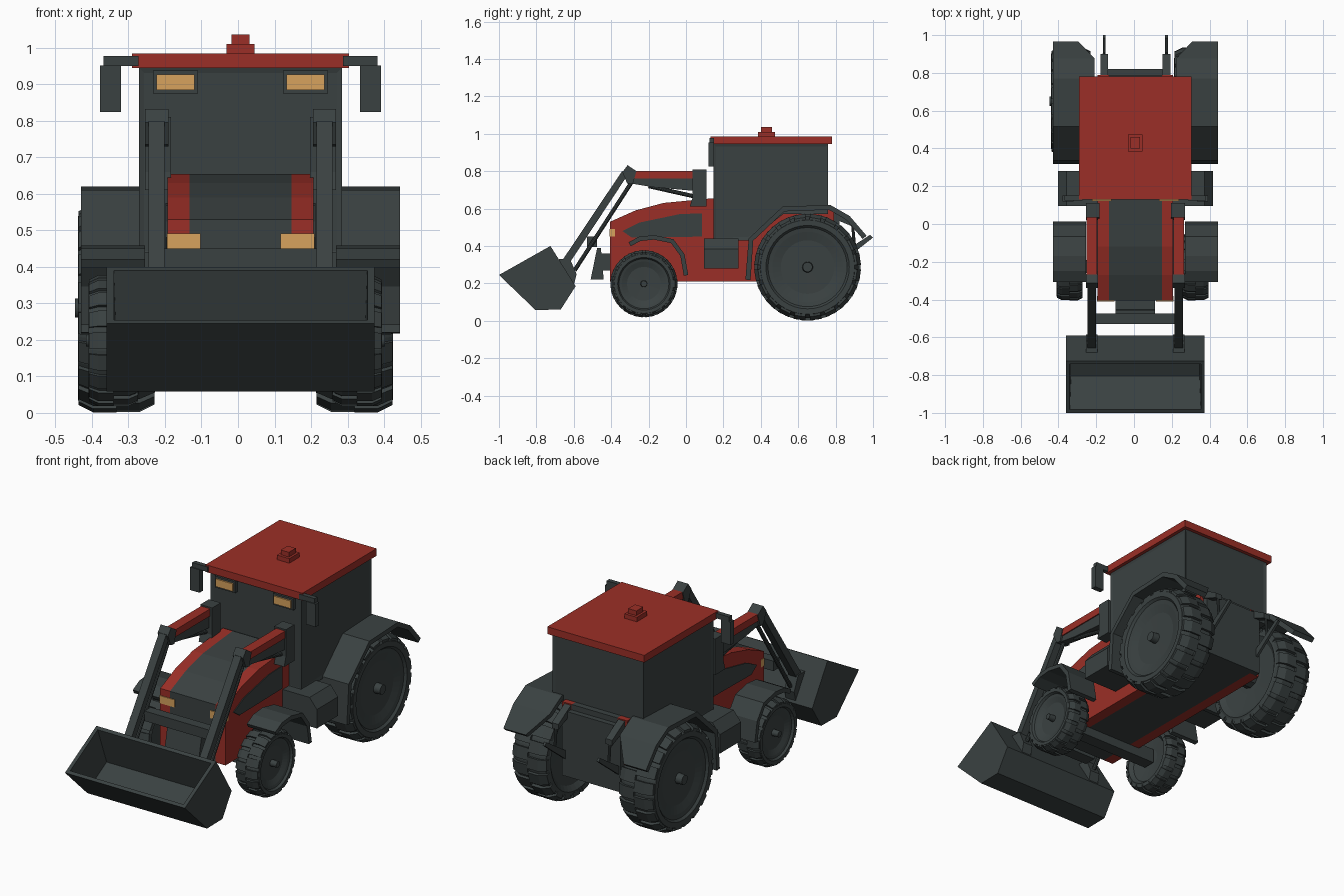
import bpy, bmesh, math
from mathutils import Vector, Matrix

if "Cube" in bpy.data.objects:
    bpy.data.objects.remove(bpy.data.objects["Cube"])

CX, WX = 0.007, -0.007   # body and wheel centre lines


def material(name, rgb):
    m = bpy.data.materials.new(name)
    m.diffuse_color = (*rgb, 1)
    m.use_nodes = True
    m.node_tree.nodes["Principled BSDF"].inputs["Base Color"].default_value = m.diffuse_color
    return m


DARK = material("dark grey", (0.042, 0.053, 0.053))
RED = material("red", (0.33, 0.028, 0.02))
AMBER = material("amber", (0.68, 0.36, 0.11))


def finish(bm, name, *mats, recalc=True):
    if recalc:
        bmesh.ops.recalc_face_normals(bm, faces=bm.faces)
    me = bpy.data.meshes.new(name)
    bm.to_mesh(me)
    bm.free()
    for m in mats:
        me.materials.append(m)
    ob = bpy.data.objects.new(name, me)
    bpy.context.collection.objects.link(ob)
    return ob


def prism_bm(pts, x0, x1):
    """Side (y, z) profile extruded from x0 to x1 about the body centre."""
    bm = bmesh.new()
    f = bm.faces.new([bm.verts.new((CX + x0, y, z)) for y, z in pts])
    r = bmesh.ops.extrude_face_region(bm, geom=[f])
    vs = [v for v in r["geom"] if isinstance(v, bmesh.types.BMVert)]
    bmesh.ops.translate(bm, verts=vs, vec=(x1 - x0, 0, 0))
    bmesh.ops.recalc_face_normals(bm, faces=bm.faces)
    return bm


def prism(name, pts, x0, x1, mat=DARK):
    return finish(prism_bm(pts, x0, x1), name, mat)


def box(name, x0, x1, y0, y1, z0, z1, mat=DARK):
    return prism(name, [(y0, z0), (y1, z0), (y1, z1), (y0, z1)], x0, x1, mat)


def rod(name, a, b, r, seg=10, mat=DARK):
    a, b = Vector(a), Vector(b)
    bm = bmesh.new()
    q = (b - a).to_track_quat('Z', 'Y').to_matrix().to_4x4()
    bmesh.ops.create_cone(bm, cap_ends=True, segments=seg, radius1=r, radius2=r,
                          depth=(b - a).length, matrix=Matrix.Translation((a + b) / 2) @ q)
    return finish(bm, name, mat)


def fender(name, s, path, x_out, thick):
    """Curved strip over a wheel: path rows are (y, z, inner x)."""
    bm = bmesh.new()
    rows = [(bm.verts.new((CX + s * xi, y, z)), bm.verts.new((CX + s * x_out, y, z))) for y, z, xi in path]
    for (a, b), (c, d) in zip(rows, rows[1:]):
        bm.faces.new((a, b, d, c) if s > 0 else (b, a, c, d))
    ob = finish(bm, name, DARK, recalc=False)
    m = ob.modifiers.new("thickness", 'SOLIDIFY')
    m.thickness, m.offset = thick, -1


def wheel(name, s, x_in, x_out, y, z, R, lugs, seg=40):
    c, w = (x_in + x_out) / 2, (x_out - x_in) / 2
    t = 0.05 * R
    prof = [(0, w + .008), (.09 * R, w + .008), (.1 * R, w - .03), (.5 * R, w - .028), (.66 * R, w - .016),
            (.74 * R, w - .012), (.78 * R, w), (.88 * R, w), (.93 * R - t / 2, w * .88), (R - t, w * .6),
            (R - t, -w * .6), (.9 * R, -w * .9), (.8 * R, -w), (.7 * R, -w + .02), (.3 * R, -w + .03),
            (0, -w + .03)]
    bm = bmesh.new()
    # lathed tyre and rim
    vs = [bm.verts.new((s * (c + x), 0, r)) for r, x in prof]
    es = [bm.edges.new(p) for p in zip(vs, vs[1:])]
    bmesh.ops.spin(bm, geom=vs + es, cent=(0, 0, 0), axis=(1, 0, 0), angle=2 * math.pi,
                   steps=seg, use_duplicate=False)
    bmesh.ops.remove_doubles(bm, verts=bm.verts, dist=1e-5)
    # staggered tread lugs, half the tyre width each
    for i in range(lugs * 2):
        side = 1 if i % 2 else -1
        a0 = math.pi * i / lugs
        da = math.pi / lugs * .72
        rings = []
        for x, top in ((0, R), (.6 * w, R), (.98 * w, .93 * R)):
            rings.append([bm.verts.new((s * (c + side * x), r * math.sin(a0 + k * da), r * math.cos(a0 + k * da)))
                          for r, k in ((top - .09 * R, -1), (top, -1), (top, 1), (top - .09 * R, 1))])
        for p, q in zip(rings, rings[1:]):
            for k in range(4):
                bm.faces.new((p[k], p[k - 1], q[k - 1], q[k]))
        bm.faces.new(rings[0])
        bm.faces.new(rings[-1])
    bmesh.ops.translate(bm, verts=bm.verts, vec=(WX, y, z))
    finish(bm, name, DARK)


# Hood and chassis: red flanks, dark centre stripe
bm = prism_bm([(-.405, .21), (-.405, .53), (-.27, .59), (-.12, .63), (.14, .655), (.3, .6),
               (.79, .6), (.79, .21)], -.2, .2)
for sx in (-.14, .14):
    bmesh.ops.bisect_plane(bm, geom=bm.verts[:] + bm.edges[:] + bm.faces[:],
                           plane_co=(CX + sx, 0, 0), plane_no=(1, 0, 0))
for f in bm.faces:
    f.material_index = 1 if abs(f.calc_center_median().x - CX) < .14 else 0
finish(bm, "hood_and_chassis", RED, DARK)

# Cab with slightly recessed windows
bm = prism_bm([(.147, .43), (.147, .945), (.76, .945), (.76, .57), (.52, .57), (.34, .43)], -.278, .278)
win = [f for f in bm.faces if abs(f.normal.z) < .1]
bmesh.ops.inset_individual(bm, faces=win, thickness=.02, depth=-.004)
finish(bm, "cab", DARK)
box("roof", -.297, .297, .13, .78, .945, .985, RED)
box("beacon_base", -.038, .038, .385, .475, .985, 1.01, RED)
box("beacon_top", -.025, .025, .4, .46, 1.01, 1.036, RED)
box("rear_plate", -.18, .18, .785, .82, .21, .57)

# Front bracket and loader cross beam
box("front_mount", -.105, .105, -.475, -.4, .27, .36)
prism("front_plate", [(-.475, .39), (-.455, .39), (-.44, .22), (-.51, .22)], -.105, .105)
box("loader_cross_beam", -.21, .21, -.53, -.475, .395, .45)
box("front_axle", -.3, .3, -.26, -.19, .16, .24)
rod("rear_axle", (-.3, .65, .29), (.3, .65, .29), .06)

# Bucket: solid profile, opening inset and pushed in
bm = prism_bm([(-1, .245), (-.725, .4), (-.59, .185), (-.67, .06), (-.805, .058)], -.367, .367)
n = Vector((0, -.49, .871))
mouth = max(bm.faces, key=lambda f: f.normal.dot(n))
bmesh.ops.inset_region(bm, faces=[mouth], thickness=.028)
r = bmesh.ops.extrude_face_region(bm, geom=[mouth])
bmesh.ops.delete(bm, geom=[mouth], context='FACES_ONLY')
vs = [v for v in r["geom"] if isinstance(v, bmesh.types.BMVert)]
mid = sum((v.co for v in vs), Vector()) / 4
for v in vs:
    d = v.co - mid
    v.co = mid + Vector((d.x * .98, d.y * .55, d.z * .55)) - n * .21 + Vector((0, .02, .01))
finish(bm, "bucket", DARK)

for s, side in ((-1, "left"), (1, "right")):
    # Wheels and mudguards
    wheel("rear_wheel_" + side, s, .22, .432, .65, .287, .286, 20)
    wheel("front_wheel_" + side, s, .265, .402, -.225, .198, .18, 18)
    fender("rear_fender_" + side, s, [(.318, .22, .215), (.335, .44, .215), (.516, .61, .215), (.77, .62, .215),
                                      (.875, .56, .215), (.965, .455, .3)], .437, .027)
    fender("front_fender_" + side, s, [(-.307, .42, .262), (-.25, .45, .262), (-.17, .458, .262), (-.067, .436, .262),
                                       (-.008, .356, .262), (.012, .245, .262)], .437, .024)

    # Step box with bevelled outer top edge
    bm = bmesh.new()
    f = bm.faces.new([bm.verts.new((CX + s * x, .095, z)) for x, z in
                      ((.19, .28), (.41, .28), (.41, .385), (.365, .44), (.19, .44))])
    r = bmesh.ops.extrude_face_region(bm, geom=[f])
    bmesh.ops.translate(bm, verts=[v for v in r["geom"] if isinstance(v, bmesh.types.BMVert)], vec=(0, .185, 0))
    finish(bm, "step_box_" + side, DARK)

    # Hood side vent plate and headlights
    prism("hood_vent_" + side, [(-.34, .48), (-.25, .525), (-.035, .57), (.085, .575), (.085, .45), (-.29, .445)],
          s * .198, s * .205)
    box("headlight_" + side, s * .11, s * .202, -.41, -.38, .45, .492, AMBER)
    box("roof_light_frame_" + side, s * .116, s * .24, .13, .15, .875, .938)
    box("roof_light_" + side, s * .126, s * .23, .122, .132, .885, .927, AMBER)

    # Mirrors
    box("mirror_arm_" + side, s * .28, s * .375, .125, .15, .95, .978)
    box("mirror_" + side, s * .327, s * .385, .12, .15, .825, .952)

    # Loader tower, boom and lower arm
    a, b = s * .202, s * .258
    prism("loader_tower_" + side, [(.035, .81), (.11, .81), (.11, .61), (.02, .61), (.035, .66)], s * .19, s * .262)
    prism("boom_" + side, [(-.3, .765), (.04, .765), (.04, .695), (-.18, .715), (-.3, .735)], s * .208, s * .252)
    box("boom_cover_" + side, a, b, -.285, .04, .762, .802, RED)
    prism("boom_knee_" + side, [(-.34, .795), (-.312, .832), (-.265, .8), (-.285, .73), (-.315, .735)],
          s * .198, s * .262)
    prism("lower_arm_" + side, [(-.342, .8), (-.305, .79), (-.625, .305), (-.66, .325)], s * .208, s * .252)
    rod("tilt_cylinder_" + side, (CX + s * .23, -.285, .75), (CX + s * .23, -.595, .27), .011)
    rod("lift_cylinder_" + side, (CX + s * .23, -.2, .72), (CX + s * .23, .045, .665), .011)
    prism("bucket_bracket_" + side, [(-.68, .33), (-.62, .33), (-.585, .25), (-.6, .19), (-.66, .29)],
          s * .2, s * .26)

    # Rear hitch: upper lift arm, hanging link, lower arm
    prism("lift_arm_" + side, [(.78, .6), (.9, .53), (.9, .5), (.78, .55)], s * .145, s * .185)
    rod("hitch_link_" + side, (CX + s * .165, .89, .52), (CX + s * .165, .9, .41), .008)
    prism("lower_hitch_" + side, [(.8, .34), (.985, .46), (1, .445), (.93, .39), (.8, .29)], s * .158, s * .172)
